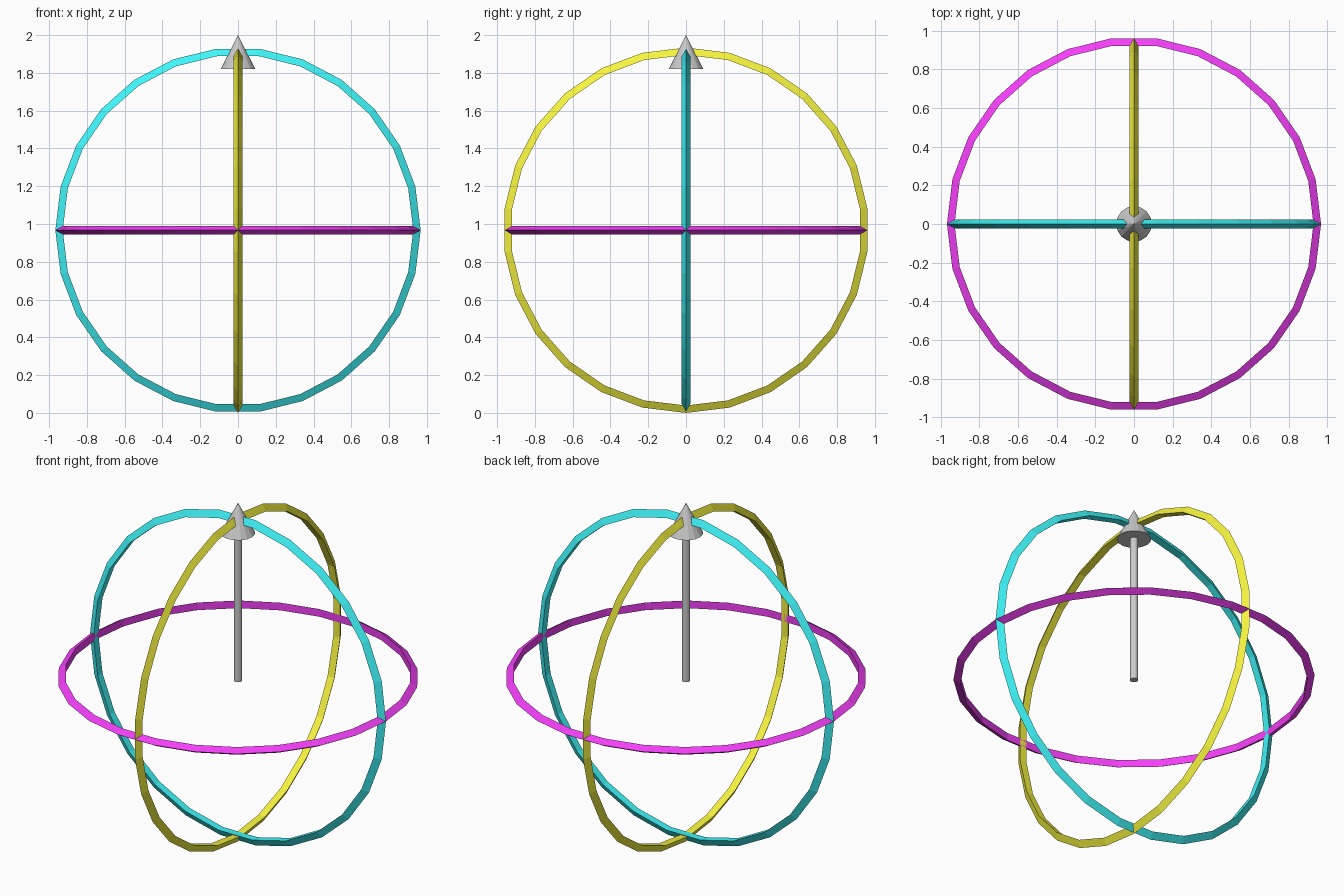
import bpy
from math import radians

if "Cube" in bpy.data.objects:
    bpy.data.objects.remove(bpy.data.objects["Cube"])

CENTER_Z = 0.967          # centre of the three rings
TUBE = 0.026              # triangular tube radius
RING = CENTER_Z - TUBE    # outer ridge touches the ground
SHAFT_BOTTOM, HEAD_BASE, TIP = 0.95, 1.82, 2.0


def add_ring(name, rotation, colour):
    """Low-poly ring with a triangular section, ridge facing outward."""
    bpy.ops.mesh.primitive_torus_add(
        major_segments=26, minor_segments=3,
        major_radius=RING, minor_radius=TUBE,
        location=(0, 0, CENTER_Z),
        rotation=[radians(a) for a in rotation])
    ring = bpy.context.object
    ring.name = name
    mat = bpy.data.materials.new(name + "_colour")
    mat.diffuse_color = (*colour, 1)
    mat.use_nodes = True
    mat.node_tree.nodes["Principled BSDF"].inputs["Base Color"].default_value = mat.diffuse_color
    ring.data.materials.append(mat)


# Three mutually perpendicular rings
add_ring("horizontal_ring", (0, 0, 0), (0.9, 0.05, 0.93))
add_ring("front_ring", (90, 0, 0), (0.05, 0.9, 0.93))
add_ring("side_ring", (0, 90, 0), (0.92, 0.9, 0.05))

# Arrow shaft rising from the centre
bpy.ops.mesh.primitive_cylinder_add(
    vertices=16, radius=0.0225, depth=HEAD_BASE - SHAFT_BOTTOM,
    location=(0, 0, (HEAD_BASE + SHAFT_BOTTOM) / 2))
bpy.context.object.name = "arrow_shaft"

# Arrow head
bpy.ops.mesh.primitive_cone_add(
    vertices=16, radius1=0.092, radius2=0, depth=TIP - HEAD_BASE,
    location=(0, 0, (TIP + HEAD_BASE) / 2))
bpy.context.object.name = "arrow_head"
